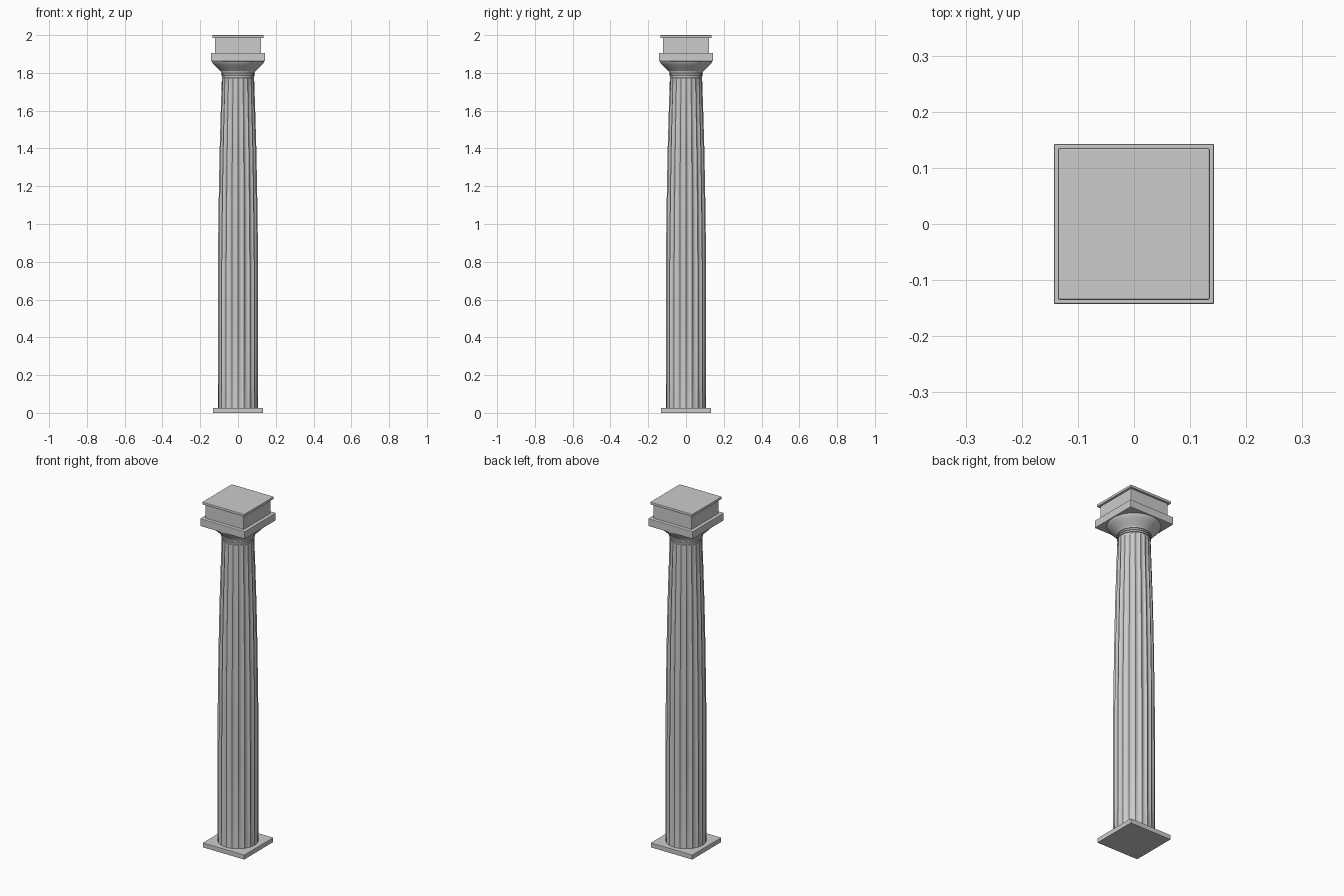
import bpy, bmesh, math

if "Cube" in bpy.data.objects:
    bpy.data.objects.remove(bpy.data.objects["Cube"])

FLUTES, SEG = 20, 8


def finish(name, bm, smooth=False):
    bmesh.ops.recalc_face_normals(bm, faces=bm.faces)
    mesh = bpy.data.meshes.new(name)
    bm.to_mesh(mesh)
    bm.free()
    ob = bpy.data.objects.new(name, mesh)
    bpy.context.collection.objects.link(ob)
    if smooth:
        bpy.ops.object.select_all(action='DESELECT')
        bpy.context.view_layer.objects.active = ob
        ob.select_set(True)
        bpy.ops.object.shade_smooth_by_angle(angle=math.radians(25))
    return ob


def loft(name, rows, n, radius):
    """Stack rings of n points; radius(row, i) gives each point's distance from the axis."""
    bm = bmesh.new()
    rings = []
    for row in rows:
        ring = []
        for i in range(n):
            a, r = 2 * math.pi * i / n, radius(row, i)
            ring.append(bm.verts.new((r * math.cos(a), r * math.sin(a), row[0])))
        rings.append(ring)
    for lo, hi in zip(rings, rings[1:]):
        for i in range(n):
            j = (i + 1) % n
            bm.faces.new((lo[i], lo[j], hi[j], hi[i]))
    bm.faces.new(rings[0][::-1])
    bm.faces.new(rings[-1])
    return finish(name, bm, True)


def slab(name, half, z0, z1, bevel):
    bm = bmesh.new()
    bmesh.ops.create_cube(bm, size=1)
    for v in bm.verts:
        v.co = (v.co.x * 2 * half, v.co.y * 2 * half, z0 if v.co.z < 0 else z1)
    ob = finish(name, bm)
    mod = ob.modifiers.new("soft_edges", 'BEVEL')
    mod.width, mod.segments = bevel, 2


# Square plinth
slab("plinth", 0.133, 0.0, 0.027, 0.002)

# Fluted shaft with swelling: (z, radius, flute depth)
shaft = [(0.025, 0.107, 0), (0.17, 0.107, 0.008), (0.5, 0.107, 0.008),
         (0.8, 0.1065, 0.008), (1.0, 0.104, 0.0078), (1.2, 0.101, 0.0075),
         (1.4, 0.097, 0.0072), (1.62, 0.0905, 0.007), (1.77, 0.0855, 0)]
loft("fluted_shaft", shaft, FLUTES * SEG,
     lambda row, i: row[1] - row[2] * math.sin(math.pi * (i % SEG) / SEG))

# Neck rings and flared cushion of the capital: (z, radius)
capital = [(1.765, 0.0855), (1.774, 0.0855), (1.776, 0.083), (1.780, 0.083),
           (1.781, 0.0875), (1.787, 0.0875), (1.788, 0.085), (1.791, 0.085),
           (1.792, 0.089), (1.798, 0.089), (1.799, 0.086), (1.802, 0.086),
           (1.803, 0.090), (1.809, 0.092), (1.82, 0.103), (1.832, 0.116),
           (1.844, 0.128), (1.852, 0.135), (1.858, 0.138), (1.865, 0.138)]
loft("capital_cushion", capital, 96, lambda row, i: row[1])

# Square slab, block and cap on top
slab("abacus", 0.143, 1.861, 1.905, 0.003)
slab("top_block", 0.123, 1.90, 1.99, 0.002)
slab("top_cap", 0.135, 1.985, 2.0, 0.003)
